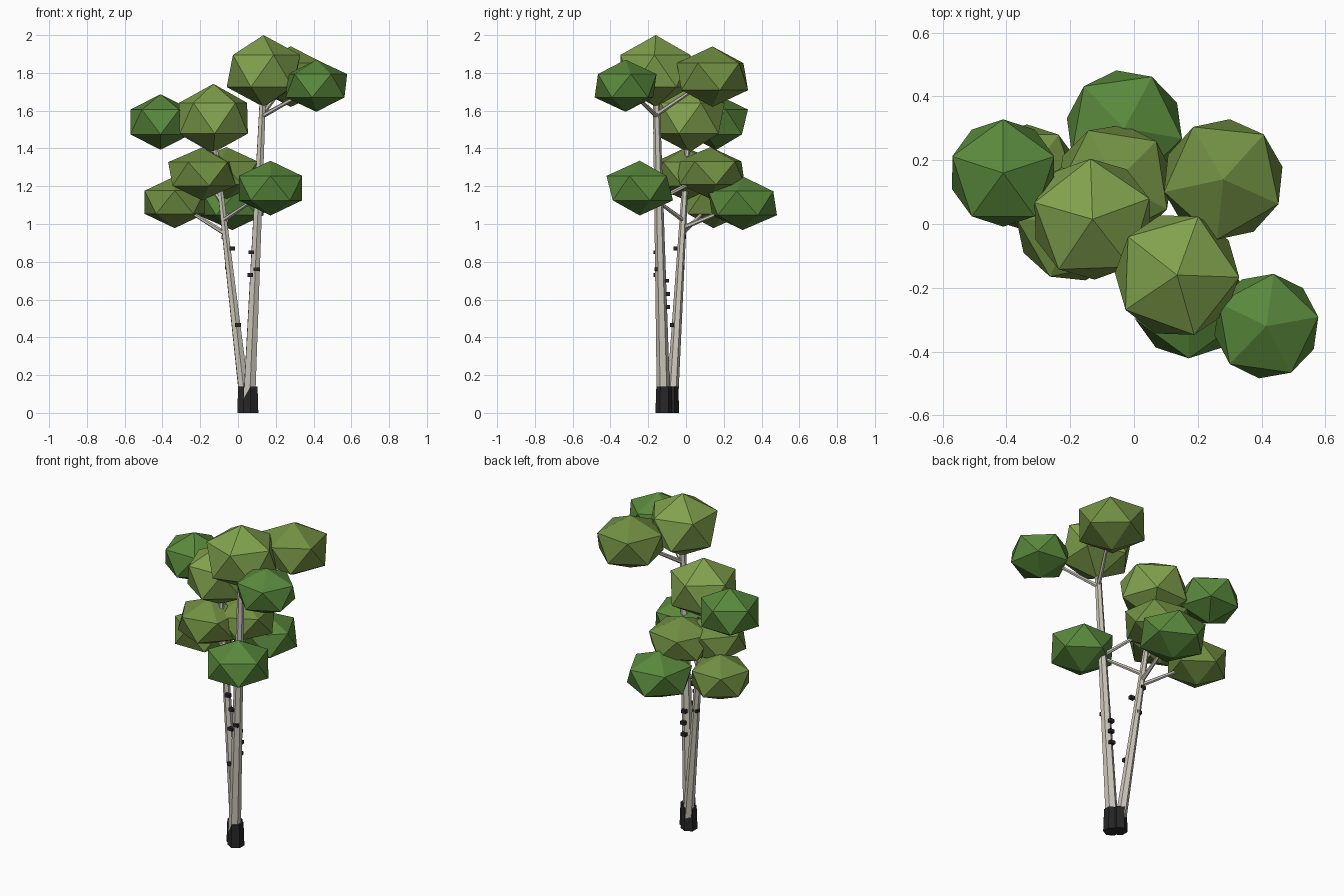
import bpy
from math import radians
from mathutils import Vector

if "Cube" in bpy.data.objects:
    bpy.data.objects.remove(bpy.data.objects["Cube"])


def material(name, rgb):
    m = bpy.data.materials.new(name)
    m.diffuse_color = (*rgb, 1)
    m.use_nodes = True
    m.node_tree.nodes["Principled BSDF"].inputs["Base Color"].default_value = m.diffuse_color
    return m


bark = material("pale_bark", (0.60, 0.57, 0.49))
dark = material("dark_bark", (0.02, 0.02, 0.02))
greens = [material("green_deep", (0.10, 0.25, 0.045)),
          material("green_mid", (0.165, 0.275, 0.055)),
          material("green_light", (0.22, 0.36, 0.075))]


def finish(name, mat):
    ob = bpy.context.object
    ob.name = name
    ob.data.materials.append(mat)
    return ob


def limb(name, a, b, r1, r2, mat=bark):
    """Tapered six-sided rod from a to b."""
    a, b = Vector(a), Vector(b)
    d = b - a
    bpy.ops.mesh.primitive_cone_add(vertices=6, radius1=r1, radius2=r2, depth=d.length,
                                    location=(a + b) / 2,
                                    rotation=d.to_track_quat('Z', 'Y').to_euler())
    return finish(name, mat)


# Two leaning trunks with dark feet
T1 = Vector((0.058, -0.118, 0)), Vector((0.133, -0.158, 1.70))
T2 = Vector((0.040, -0.075, 0)), Vector((-0.125, 0.010, 1.45))
limb("tall_trunk", T1[0] + Vector((0, 0, 0.03)), T1[1], 0.036, 0.018)
limb("short_trunk", T2[0] + Vector((0, 0, 0.03)), T2[1], 0.032, 0.013)
limb("tall_trunk_foot", (0.067, -0.115, 0), (0.067, -0.115, 0.14), 0.047, 0.042, dark)
limb("short_trunk_foot", (0.037, -0.083, 0), (0.037, -0.083, 0.14), 0.047, 0.042, dark)


def on(trunk, z):
    return trunk[0].lerp(trunk[1], z / trunk[1].z)


# Leaf clumps: centre, horizontal radius, half height, turn, green
clumps = {
    "top": ((0.135, -0.16, 1.81), 0.218, 0.19, -2, 2),
    "top_right": ((0.415, -0.32, 1.732), 0.185, 0.138, 10, 0),
    "top_back": ((0.28, 0.14, 1.78), 0.212, 0.16, 48, 1),
    "middle": ((-0.13, 0.015, 1.56), 0.212, 0.182, 20, 2),
    "middle_left": ((-0.41, 0.16, 1.54), 0.188, 0.147, 18, 0),
    "low_front": ((-0.19, 0.0, 1.265), 0.202, 0.14, 30, 1),
    "low_left": ((-0.335, 0.145, 1.115), 0.187, 0.137, 54, 1),
    "low_back": ((-0.03, 0.30, 1.11), 0.205, 0.142, 62, 0),
    "low_right": ((0.172, -0.245, 1.19), 0.197, 0.145, 54, 0),
    "low_centre": ((-0.06, 0.13, 1.27), 0.205, 0.137, 45, 1),
}
for name, (loc, r, h, turn, g) in clumps.items():
    bpy.ops.mesh.primitive_ico_sphere_add(subdivisions=1, radius=1, location=loc)
    ob = finish("leaves_" + name, greens[g])
    top = max(ob.data.vertices, key=lambda v: (v.co.z > 0.2 and v.co.z < 0.8, v.co.x))
    first = Vector((1, 0)).angle_signed(Vector((top.co.x, top.co.y)))
    ob.rotation_euler.z = radians(turn) + first
    ob.scale = (r, r, h)

# Branches from a trunk into each clump
for trunk, z, name in ((T1, 1.57, "top_right"), (T1, 1.58, "top_back"),
                       (T1, 1.13, "low_centre"), (T2, 1.02, "low_right"),
                       (T2, 0.95, "low_left"), (T2, 0.98, "low_back"),
                       (T2, 1.12, "low_front"), (T2, 1.38, "middle_left")):
    limb("branch_" + name, on(trunk, z), clumps[name][0], 0.013, 0.008)

# Dark bark marks
for i, p in enumerate(((0.07, -0.16, 0.85), (0.065, -0.16, 0.73), (0.098, -0.155, 0.76),
                       (0.082, -0.10, 0.70), (0.085, -0.095, 0.63), (0.08, -0.095, 0.56),
                       (-0.053, -0.022, 0.77), (-0.03, -0.055, 0.87),
                       (0.0, -0.075, 0.465), (-0.072, -0.012, 0.93))):
    bpy.ops.mesh.primitive_cube_add(size=1, location=p)
    bpy.context.object.scale = (0.03, 0.022, 0.02)
    finish(f"bark_mark_{i}", dark)
